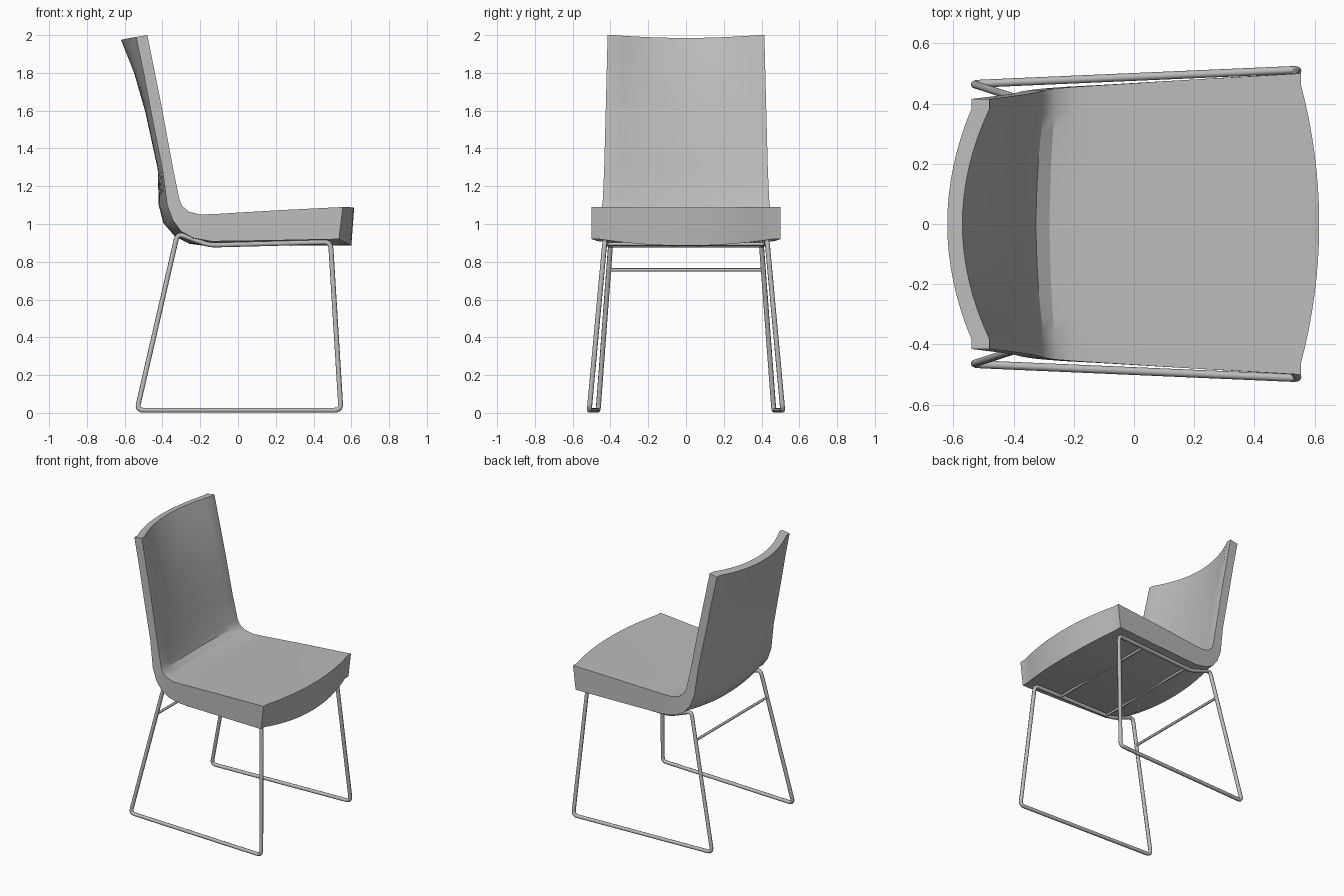
import bpy
import bmesh
from mathutils import Vector

cube = bpy.data.objects.get("Cube")
if cube:
    bpy.data.objects.remove(cube, do_unlink=True)

GREY = (0.5, 0.5, 0.5, 1)
grey = bpy.data.materials.new("plain grey")
grey.use_nodes = True
grey.diffuse_color = GREY
grey.node_tree.nodes["Principled BSDF"].inputs["Base Color"].default_value = GREY


def finish(obj, angle):
    bpy.ops.object.select_all(action="DESELECT")
    obj.select_set(True)
    bpy.context.view_layer.objects.active = obj
    if obj.type == "CURVE":
        bpy.ops.object.convert(target="MESH")
        obj = bpy.context.object
    obj.data.materials.clear()
    obj.data.materials.append(grey)
    bpy.ops.object.shade_smooth_by_angle(angle=angle)


def rounded(points, radius, closed, steps=5):
    """Replace each corner of a path with a small curve."""
    pts = [Vector(p) for p in points]
    out = []
    for i, p in enumerate(pts):
        if not closed and i in (0, len(pts) - 1):
            out.append(p)
            continue
        a, b = pts[i - 1] - p, pts[(i + 1) % len(pts)] - p
        a = p + a.normalized() * min(radius, a.length * 0.45)
        b = p + b.normalized() * min(radius, b.length * 0.45)
        for s in range(steps + 1):
            t = s / steps
            out.append(a * (1 - t) ** 2 + p * 2 * t * (1 - t) + b * t * t)
    return out


def tube(name, points, thickness, closed=False):
    curve = bpy.data.curves.new(name, "CURVE")
    curve.dimensions = "3D"
    curve.bevel_depth = thickness
    curve.bevel_resolution = 2
    curve.use_fill_caps = True
    path = rounded(points, 0.035, closed)
    spline = curve.splines.new("POLY")
    spline.points.add(len(path) - 1)
    for sp, p in zip(spline.points, path):
        sp.co = (*p, 1)
    spline.use_cyclic_u = closed
    obj = bpy.data.objects.new(name, curve)
    bpy.context.collection.objects.link(obj)
    finish(obj, 0.9)


# Padded shell: inner edge, outer edge, half width, inner and outer bulge (x, z)
stations = [
    ((-.48, 2.0), (-.54, 1.99), .415, (-.09, -.015), (-.08, -.015)),
    ((-.44, 1.8), (-.50, 1.8), .42, (-.06, 0), (-.05, 0)),
    ((-.40, 1.6), (-.46, 1.59), .425, (-.042, 0), (-.03, 0)),
    ((-.345, 1.3), (-.40, 1.29), .433, (-.035, 0), (-.025, 0)),
    ((-.31, 1.13), (-.375, 1.1), .44, (-.03, 0), (-.045, 0)),
    ((-.295, 1.095), (-.345, 1.02), .445, (-.03, -.01), (-.05, -.015)),
    ((-.26, 1.065), (-.30, .96), .45, (-.02, -.01), (-.035, -.025)),
    ((-.20, 1.05), (-.235, .925), .455, (0, 0), (-.02, -.03)),
    ((-.12, 1.053), (-.14, .908), .46, (0, 0), (0, -.028)),
    ((.20, 1.072), (.20, .913), .48, (0, 0), (0, -.025)),
    ((.555, 1.09), (.535, .92), .50, (.06, -.002), (.065, -.035)),
]
RIM = 0.92
across = [-1] + [RIM * (i / 8 - 1) for i in range(17)] + [1]

bm = bmesh.new()
rings = []
for inner, outer, width, bulge_in, bulge_out in stations:
    ring = []
    for edge, bulge, side in ((inner, bulge_in, across), (outer, bulge_out, across[::-1])):
        for t in side:
            k = max(0, 1 - (t / RIM) ** 2)
            ring.append(bm.verts.new((edge[0] + bulge[0] * k, t * width, edge[1] + bulge[1] * k)))
    rings.append(ring)
count = len(rings[0])
for r, s in zip(rings, rings[1:]):
    for i in range(count):
        j = (i + 1) % count
        bm.faces.new((r[i], r[j], s[j], s[i]))
# Top edge of the back and front edge of the seat
for ring in (rings[0], rings[-1]):
    for i in range(len(across) - 1):
        bm.faces.new((ring[i], ring[i + 1], ring[count - 2 - i], ring[count - 1 - i]))
bmesh.ops.recalc_face_normals(bm, faces=bm.faces)
mesh = bpy.data.meshes.new("seat_shell")
bm.to_mesh(mesh)
bm.free()
shell = bpy.data.objects.new("seat_shell", mesh)
bpy.context.collection.objects.link(shell)
finish(shell, 0.5)

# Sled leg loops, one on each side
for name, s in (("leg_frame_near", -1), ("leg_frame_far", 1)):
    tube(name, [
        (.545, s * .512, .014), (.49, s * .43, .905), (-.15, s * .405, .888),
        (-.23, s * .40, .915), (-.32, s * .395, .95), (-.535, s * .465, .014),
    ], .013, closed=True)

# Crossbars under the seat and the brace between the back legs
for name, x, y, z in (("front_crossbar", .28, .42, .893),
                      ("rear_crossbar", -.10, .407, .885),
                      ("back_brace", -.362, .405, .757)):
    tube(name, [(x, -y, z), (x, y, z)], .009)
